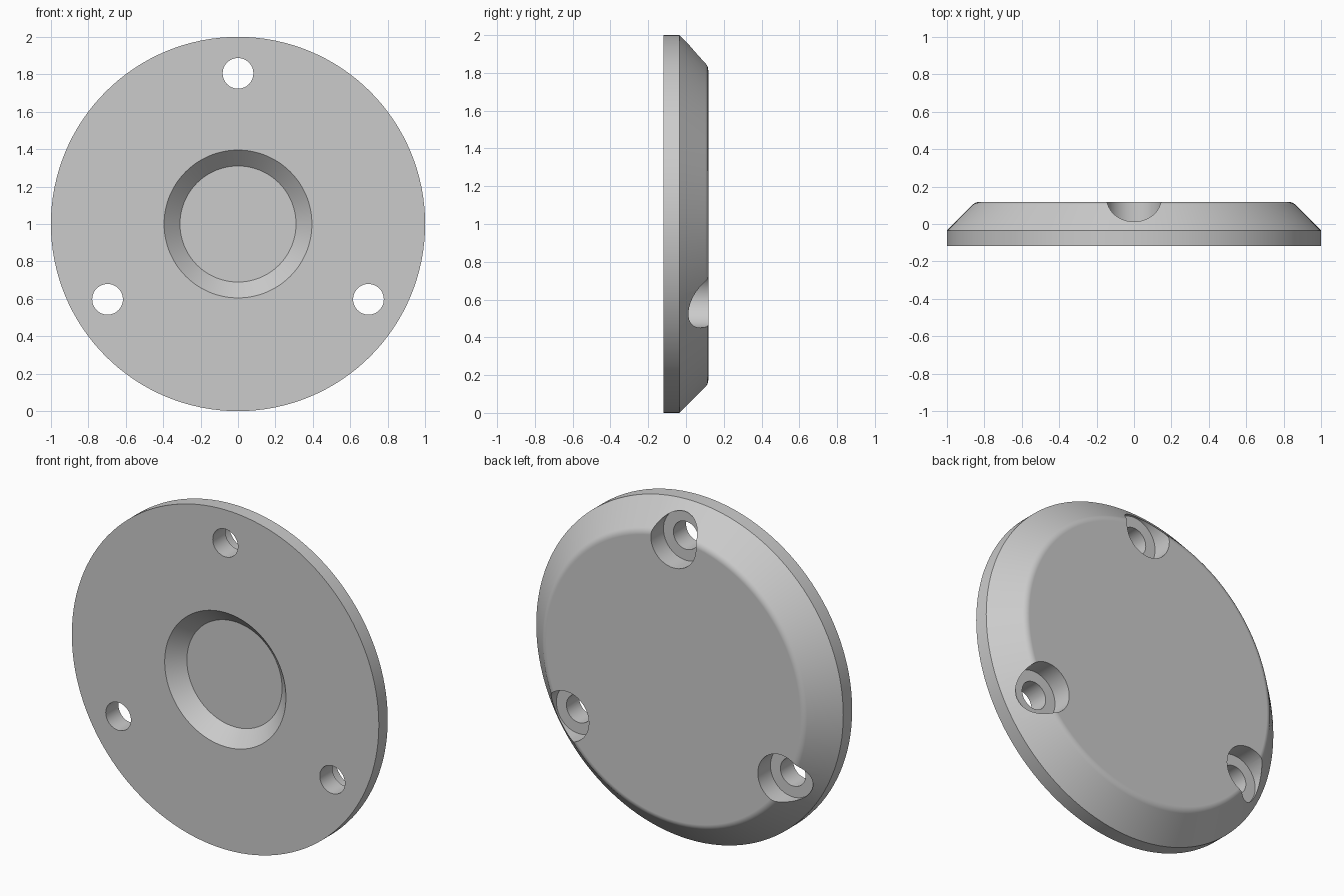
import bpy, bmesh
from math import radians, sin, cos, pi
from mathutils import Matrix, Vector

cube = bpy.data.objects.get("Cube")
if cube:
    bpy.data.objects.remove(cube, do_unlink=True)

grey = bpy.data.materials.new("plain_grey")
grey.use_nodes = True
colour = (0.6, 0.6, 0.6, 1)
grey.diffuse_color = colour
grey.node_tree.nodes["Principled BSDF"].inputs["Base Color"].default_value = colour

FRONT, BACK = -0.118, 0.118
SHOULDER = -0.035      # where the rim meets the back bevel
BORE_FLOOR = 0.0
BOLT_CIRCLE = 0.805


def revolve(bm, profile, segments, centre):
    """Turn (radius, y) points about a y-parallel axis and cap both ends."""
    part = bmesh.new()
    verts = [part.verts.new((r, y, 0)) for r, y in profile]
    edges = [part.edges.new(pair) for pair in zip(verts, verts[1:])]
    bmesh.ops.spin(part, geom=verts + edges, cent=(0, 0, 0), axis=(0, 1, 0),
                   angle=2 * pi, steps=segments)
    bmesh.ops.remove_doubles(part, verts=part.verts, dist=1e-5)
    bmesh.ops.holes_fill(part, edges=[e for e in part.edges if e.is_boundary], sides=0)
    bmesh.ops.recalc_face_normals(part, faces=part.faces)
    bmesh.ops.transform(part, matrix=Matrix.Translation(centre), verts=part.verts)
    temp = bpy.data.meshes.new("temp")
    part.to_mesh(temp)
    part.free()
    bm.from_mesh(temp)
    bpy.data.meshes.remove(temp)


def make_object(name, bm):
    mesh = bpy.data.meshes.new(name)
    bm.to_mesh(mesh)
    bm.free()
    mesh.materials.append(grey)
    obj = bpy.data.objects.new(name, mesh)
    bpy.context.collection.objects.link(obj)
    return obj


# Disc: conical front recess, straight rim, 45 degree back bevel, rounded crest
fillet = 0.05
crest = 1 - (BACK - SHOULDER)
arc_r = crest - fillet * (2 ** 0.5 - 1)
arc = [(arc_r + fillet * sin(a), BACK - fillet + fillet * cos(a))
       for a in (radians(45 - 9 * i) for i in range(6))]
disc_profile = [(0.31, FRONT + 0.085), (0.395, FRONT), (1, FRONT), (1, SHOULDER)] + arc
bm = bmesh.new()
revolve(bm, disc_profile, 128, (0, 0, 1))
disc = make_object("flange_disc", bm)

# Cutter: three stepped bolt holes, counterbored from the back
hole_profile = [(0.082, FRONT - 0.1), (0.082, BORE_FLOOR),
                (0.147, BORE_FLOOR), (0.147, BACK + 0.1)]
bm = bmesh.new()
for i in range(3):
    a = radians(90 + 120 * i)
    revolve(bm, hole_profile, 48, Vector((BOLT_CIRCLE * cos(a), 0, 1 + BOLT_CIRCLE * sin(a))))
cutter = make_object("bolt_hole_cutter", bm)
cutter.hide_render = True

cut = disc.modifiers.new("bolt_holes", "BOOLEAN")
cut.operation = "DIFFERENCE"
cut.solver = "EXACT"
cut.object = cutter
bpy.ops.object.select_all(action="DESELECT")
disc.select_set(True)
bpy.context.view_layer.objects.active = disc
bpy.ops.object.modifier_apply(modifier=cut.name)
bpy.data.objects.remove(cutter, do_unlink=True)

# Smooth curved walls, crisp machined edges, flat faces kept flat
bpy.ops.object.shade_smooth_by_angle(angle=radians(30))
weighted = disc.modifiers.new("flat_faces", "WEIGHTED_NORMAL")
weighted.keep_sharp = True
